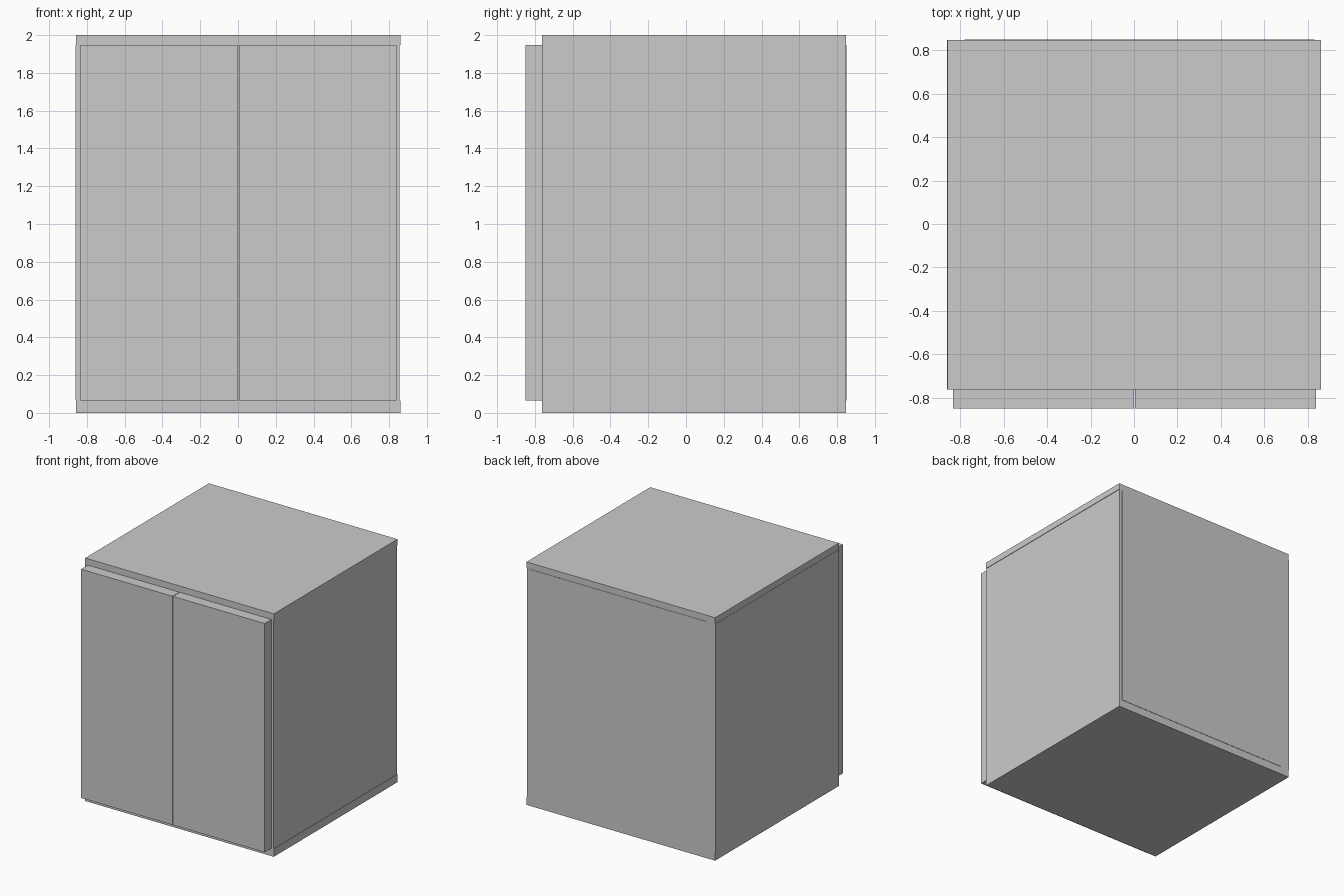
import bpy

if "Cube" in bpy.data.objects:
    bpy.data.objects.remove(bpy.data.objects["Cube"])


def box(name, x, y, z):
    """Axis-aligned box from (min, max) ranges."""
    bpy.ops.mesh.primitive_cube_add(
        size=1, location=[(a + b) / 2 for a, b in (x, y, z)])
    ob = bpy.context.object
    ob.name = name
    ob.scale = [b - a for a, b in (x, y, z)]
    bpy.ops.object.transform_apply(location=False, rotation=False, scale=True)
    return ob


LOW, HIGH = 0.065, 1.948      # heights of the door opening
FRONT, BACK = -0.762, 0.847   # depth of the carcass

# Bottom and top slabs
box("bottom_slab", (-0.858, 0.86), (FRONT, BACK), (0, LOW))
box("top_slab", (-0.858, 0.86), (FRONT, BACK), (HIGH, 2))

# Carcass between the slabs, set a hair to the left
box("carcass", (-0.86, 0.856), (FRONT, BACK), (LOW, HIGH))

# Thin back panel standing just proud of the carcass
box("back_panel", (-0.78, 0.83), (BACK - 0.01, 0.85), (LOW, HIGH))

# Pair of doors with a narrow gap between them
box("left_door", (-0.834, 0.0), (-0.85, FRONT), (LOW, HIGH))
box("right_door", (0.004, 0.838), (-0.85, FRONT), (LOW, HIGH))
